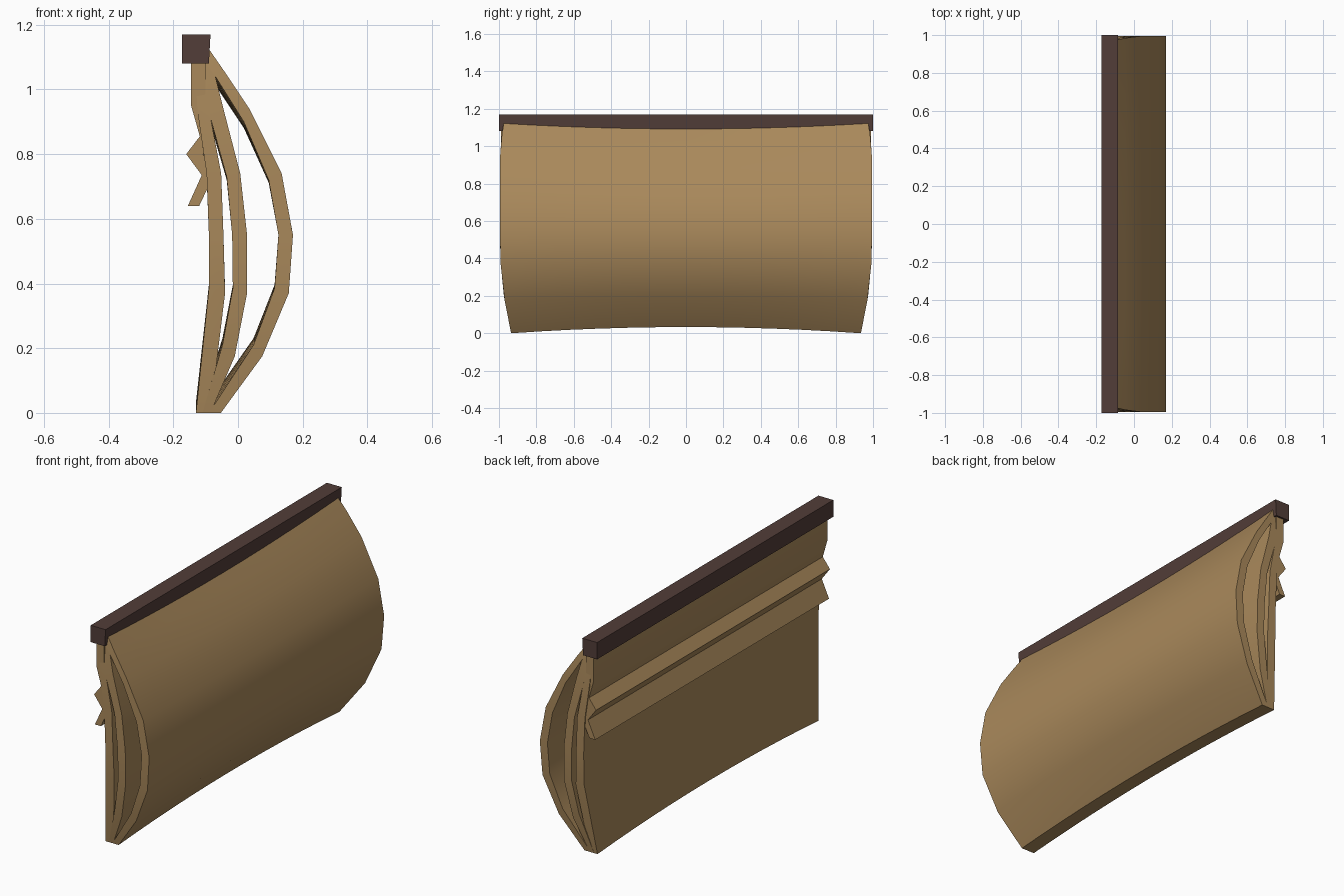
import bpy, bmesh, math

if "Cube" in bpy.data.objects:
    bpy.data.objects.remove(bpy.data.objects["Cube"])


def material(name, rgb):
    m = bpy.data.materials.new(name)
    m.diffuse_color = (*rgb, 1)
    m.use_nodes = True
    m.node_tree.nodes["Principled BSDF"].inputs["Base Color"].default_value = m.diffuse_color
    return m


CLOTH = material("tan_canvas", (0.40, 0.25, 0.105))
WOOD = material("dark_wood", (0.085, 0.047, 0.040))


def strip(name, left, right, mat, segs, half_width, sag):
    """Sweep a thick strip (paired left/right x,z profiles) along y."""
    bm = bmesh.new()
    n = len(left)
    outline = left + right[::-1]
    rings = []
    for i in range(segs + 1):
        t = -1 + 2 * i / segs
        ring = []
        for x, z in outline:
            dz = sag * (0.57 - z) / 0.57 * (1 - t * t)
            ring.append(bm.verts.new((x, t * half_width(z), z + dz)))
        rings.append(ring)
    m = len(outline)
    for a, b in zip(rings, rings[1:]):
        for k in range(m):
            j = (k + 1) % m
            bm.faces.new((a[k], a[j], b[j], b[k]))
    for ring in (rings[0], rings[-1]):
        for k in range(n - 1):
            bm.faces.new((ring[k], ring[k + 1], ring[m - 2 - k], ring[m - 1 - k]))
    bmesh.ops.recalc_face_normals(bm, faces=bm.faces)
    me = bpy.data.meshes.new(name)
    bm.to_mesh(me)
    bm.free()
    me.materials.append(mat)
    ob = bpy.data.objects.new(name, me)
    bpy.context.collection.objects.link(ob)
    bpy.ops.object.select_all(action='DESELECT')
    ob.select_set(True)
    bpy.context.view_layer.objects.active = ob
    bpy.ops.object.shade_smooth_by_angle(angle=math.radians(35))
    return ob


def cloth_width(z):
    """Cloth draws in towards the bottom and slightly at the top."""
    if z < 0.5:
        return 0.995 - 0.06 * ((0.5 - z) / 0.5) ** 2
    if z > 0.9:
        return 0.995 - 0.02 * ((z - 0.9) / 0.22) ** 2
    return 0.995


# Top bar
strip("top_bar", [(-0.173, 1.17), (-0.173, 1.08)], [(-0.085, 1.17), (-0.09, 1.08)],
      WOOD, 1, lambda z: 1.0, 0)

# Outer billowing layer
strip("outer_sheet",
      [(-0.115, 1.10), (-0.07, 1.04), (0.018, 0.90), (0.095, 0.72), (0.125, 0.55),
       (0.113, 0.385), (0.048, 0.21), (-0.09, 0.0)],
      [(-0.09, 1.125), (-0.045, 1.06), (0.035, 0.94), (0.135, 0.74), (0.17, 0.55),
       (0.157, 0.37), (0.075, 0.175), (-0.053, 0.0)],
      CLOTH, 12, cloth_width, 0.033)

# Middle layer
strip("middle_sheet",
      [(-0.12, 1.10), (-0.09, 0.93), (-0.035, 0.73), (-0.018, 0.55), (-0.016, 0.385),
       (-0.048, 0.21), (-0.11, 0.0)],
      [(-0.085, 1.10), (-0.045, 0.94), (0.007, 0.74), (0.028, 0.55), (0.028, 0.37),
       (-0.01, 0.175), (-0.085, 0.0)],
      CLOTH, 12, cloth_width, 0.033)

# Inner layer
strip("inner_sheet",
      [(-0.135, 1.10), (-0.125, 0.93), (-0.097, 0.74), (-0.09, 0.55), (-0.09, 0.385),
       (-0.13, 0.0)],
      [(-0.10, 1.10), (-0.09, 0.94), (-0.052, 0.74), (-0.045, 0.55), (-0.04, 0.37),
       (-0.085, 0.0)],
      CLOTH, 12, cloth_width, 0.033)

# Crumpled rear flap
strip("rear_flap",
      [(-0.145, 1.10), (-0.145, 0.95), (-0.118, 0.855), (-0.16, 0.80), (-0.112, 0.735),
       (-0.155, 0.64)],
      [(-0.10, 1.10), (-0.10, 0.945), (-0.075, 0.85), (-0.108, 0.80), (-0.075, 0.735),
       (-0.12, 0.64)],
      CLOTH, 1, lambda z: 0.99, 0)
